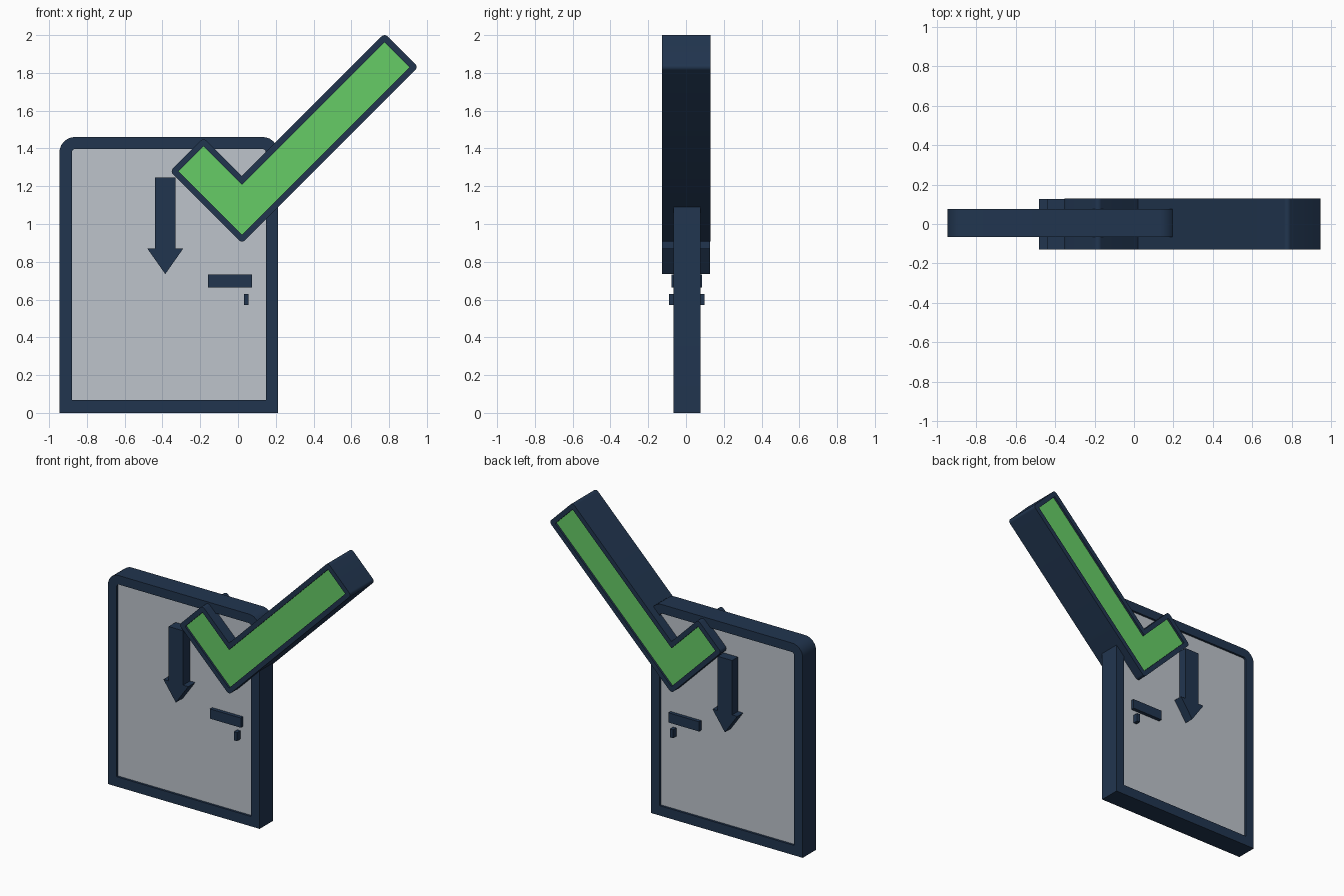
import bpy, bmesh, math
from mathutils import Vector

if "Cube" in bpy.data.objects:
    bpy.data.objects.remove(bpy.data.objects["Cube"])


def material(name, rgb):
    m = bpy.data.materials.new(name)
    m.diffuse_color = (*rgb, 1)
    m.use_nodes = True
    m.node_tree.nodes["Principled BSDF"].inputs["Base Color"].default_value = m.diffuse_color
    return m


NAVY = material("navy", (0.0152, 0.0356, 0.0782))
GREEN = material("green", (0.133, 0.604, 0.133))
GREY = material("pale grey", (0.509, 0.552, 0.597))


def rounded(points, radii, steps=6):
    """Round each corner of an xz outline by its radius (0 keeps it sharp)."""
    out = []
    n = len(points)
    for i, r in enumerate(radii):
        p = Vector(points[i])
        if r == 0:
            out.append(p)
            continue
        a = (Vector(points[i - 1]) - p).normalized()
        b = (Vector(points[(i + 1) % n]) - p).normalized()
        half = a.angle(b) / 2
        centre = p + (a + b).normalized() * r / math.sin(half)
        start = p + a * r / math.tan(half) - centre
        end = p + b * r / math.tan(half) - centre
        for k in range(steps + 1):
            t = k / steps
            out.append(centre + start.lerp(end, t).normalized() * r)
    return out


def prism(name, loops, y0, y1, mat, smooth=False):
    """Extrude an xz outline (further loops are holes) from y0 to y1."""
    bm = bmesh.new()
    edges = []
    for loop in loops:
        vs = [bm.verts.new((p[0], y0, p[1])) for p in loop]
        edges += [bm.edges.new((vs[i - 1], vs[i])) for i in range(len(vs))]
    bmesh.ops.triangle_fill(bm, edges=edges, use_beauty=True, normal=(0, -1, 0))
    res = bmesh.ops.extrude_face_region(bm, geom=bm.faces[:], use_keep_orig=True)
    moved = [g for g in res["geom"] if isinstance(g, bmesh.types.BMVert)]
    bmesh.ops.translate(bm, verts=moved, vec=(0, y1 - y0, 0))
    bmesh.ops.recalc_face_normals(bm, faces=bm.faces[:])
    me = bpy.data.meshes.new(name)
    bm.to_mesh(me)
    bm.free()
    me.materials.append(mat)
    ob = bpy.data.objects.new(name, me)
    bpy.context.collection.objects.link(ob)
    if smooth:
        bpy.ops.object.select_all(action='DESELECT')
        ob.select_set(True)
        bpy.context.view_layer.objects.active = ob
        bpy.ops.object.shade_smooth_by_angle(angle=math.radians(30))
    return ob


def rect(x0, x1, z0, z1):
    return [(x0, z0), (x1, z0), (x1, z1), (x0, z1)]


# Door frame, rounded at the top, with the recessed panel
outer = rounded(rect(-0.945, 0.212, 0, 1.46), (0, 0, 0.08, 0.08))
inner = rounded(rect(-0.88, 0.147, 0.068, 1.398), (0, 0, 0.02, 0.02))
prism("door_frame", [outer, inner], -0.067, 0.077, NAVY, True)
prism("door_panel", [rect(-0.9, 0.167, 0.05, 1.41)], -0.052, 0.062, GREY)


def check(d):
    """Check mark outline, moved inwards by d on all sides."""
    x, z, w = 0.021, 0.898 + d * math.sqrt(2), 0.178 - d * math.sqrt(2)
    long, short = 0.933 - d * math.sqrt(2), 0.381 - d * math.sqrt(2)
    return [(x, z), (x + long, z + long), (x + long - w, z + long + w),
            (x, z + 2 * w), (x - short + w, z + short + w), (x - short, z + short)]


# Check mark: navy rim around a green body
rim = rounded(check(0), (0.022, 0.022, 0.022, 0, 0.022, 0.022))
prism("check_rim", [rim, check(0.0325)], -0.128, 0.129, NAVY, True)
prism("check_body", [check(0.03)], -0.114, 0.115, GREEN)

# Down arrow
arrow = [(-0.44, 1.245), (-0.44, 0.87), (-0.48, 0.87), (-0.385, 0.735),
         (-0.29, 0.87), (-0.33, 0.87), (-0.33, 1.245)]
prism("down_arrow", [arrow], -0.128, 0.126, NAVY)

# Door handle and keyhole
prism("handle", [rect(-0.16, 0.075, 0.665, 0.732)], -0.077, 0.086, NAVY)
prism("keyhole", [rect(0.031, 0.055, 0.572, 0.63)], -0.09, 0.097, NAVY)
